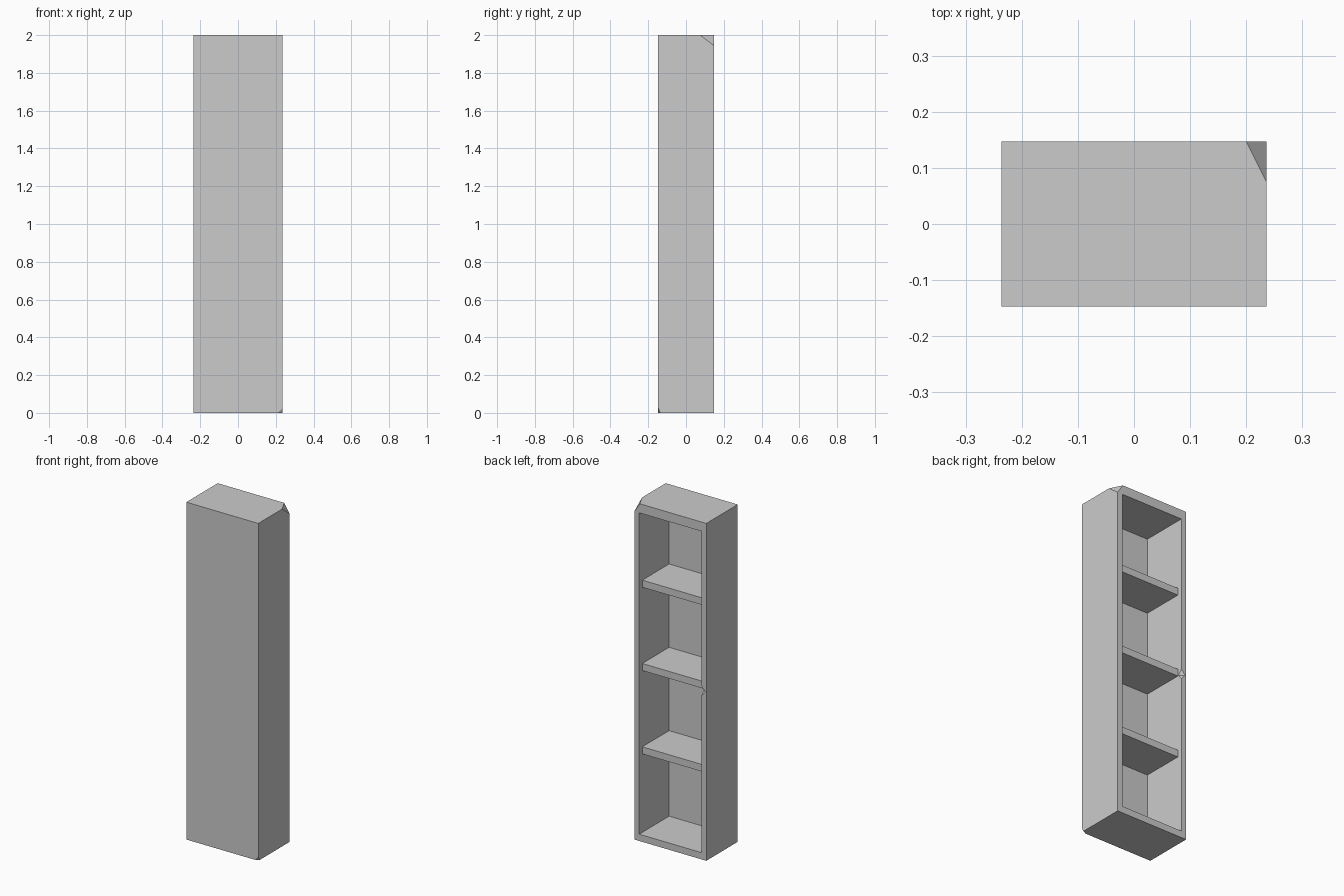
import bpy
import bmesh
from mathutils import Matrix, Vector

cube = bpy.data.objects.get("Cube")
if cube:
    bpy.data.objects.remove(cube, do_unlink=True)

HALF_W, HALF_D, HEIGHT = 0.236, 0.147, 2.0
WALL, FLOOR, TOP, PANEL = 0.032, 0.04, 0.055, 0.014
INNER_W = HALF_W - WALL
INNER_FRONT = -HALF_D + PANEL

grey = bpy.data.materials.new("plain_grey")
grey.use_nodes = True
colour = (0.6, 0.6, 0.6, 1)
grey.diffuse_color = colour
grey.node_tree.nodes["Principled BSDF"].inputs["Base Color"].default_value = colour


def add_object(name, bm):
    mesh = bpy.data.meshes.new(name)
    bm.to_mesh(mesh)
    bm.free()
    mesh.materials.append(grey)
    obj = bpy.data.objects.new(name, mesh)
    bpy.context.scene.collection.objects.link(obj)
    return obj


def box(name, low, high):
    low, high = Vector(low), Vector(high)
    place = Matrix.Translation((low + high) / 2) @ Matrix.Diagonal((high - low).to_4d())
    bm = bmesh.new()
    bmesh.ops.create_cube(bm, size=1, matrix=place)
    return add_object(name, bm)


def chip(name, centre, radii):
    """Eight-sided cutter that knocks a flat chip off an edge or corner."""
    place = Matrix.Translation(centre) @ Matrix.Diagonal((*radii, 1))
    bm = bmesh.new()
    bmesh.ops.create_uvsphere(bm, u_segments=4, v_segments=2, radius=1, matrix=place)
    return add_object(name, bm)


def carve(obj, cutter):
    cutter.hide_render = True
    mod = obj.modifiers.new(cutter.name, 'BOOLEAN')
    mod.operation = 'DIFFERENCE'
    mod.solver = 'EXACT'
    mod.object = cutter
    bpy.context.view_layer.objects.active = obj
    bpy.ops.object.modifier_apply(modifier=mod.name)
    bpy.data.objects.remove(cutter, do_unlink=True)


# Tall case, hollowed from the open back
case = box("bookcase_case", (-HALF_W, -HALF_D, 0), (HALF_W, HALF_D, HEIGHT))
carve(case, box("cavity", (-INNER_W, INNER_FRONT, FLOOR),
                (INNER_W, HALF_D + 0.1, HEIGHT - TOP)))

# Worn chips: top corner, bottom corner and inner edge of one side
carve(case, chip("top_chip", (HALF_W, HALF_D, HEIGHT), (0.036, 0.072, 0.055)))
carve(case, chip("bottom_chip", (HALF_W, -HALF_D, 0), (0.025, 0.012, 0.025)))
carve(case, chip("edge_chip", (-INNER_W, HALF_D, 1.0), (0.025, 0.025, 0.03)))

# Three shelves, set back from the opening
for name, top in (("lower", 0.547), ("middle", 1.041), ("upper", 1.535)):
    box(name + "_shelf", (-INNER_W, INNER_FRONT, top - 0.042),
        (INNER_W, HALF_D - 0.029, top))
